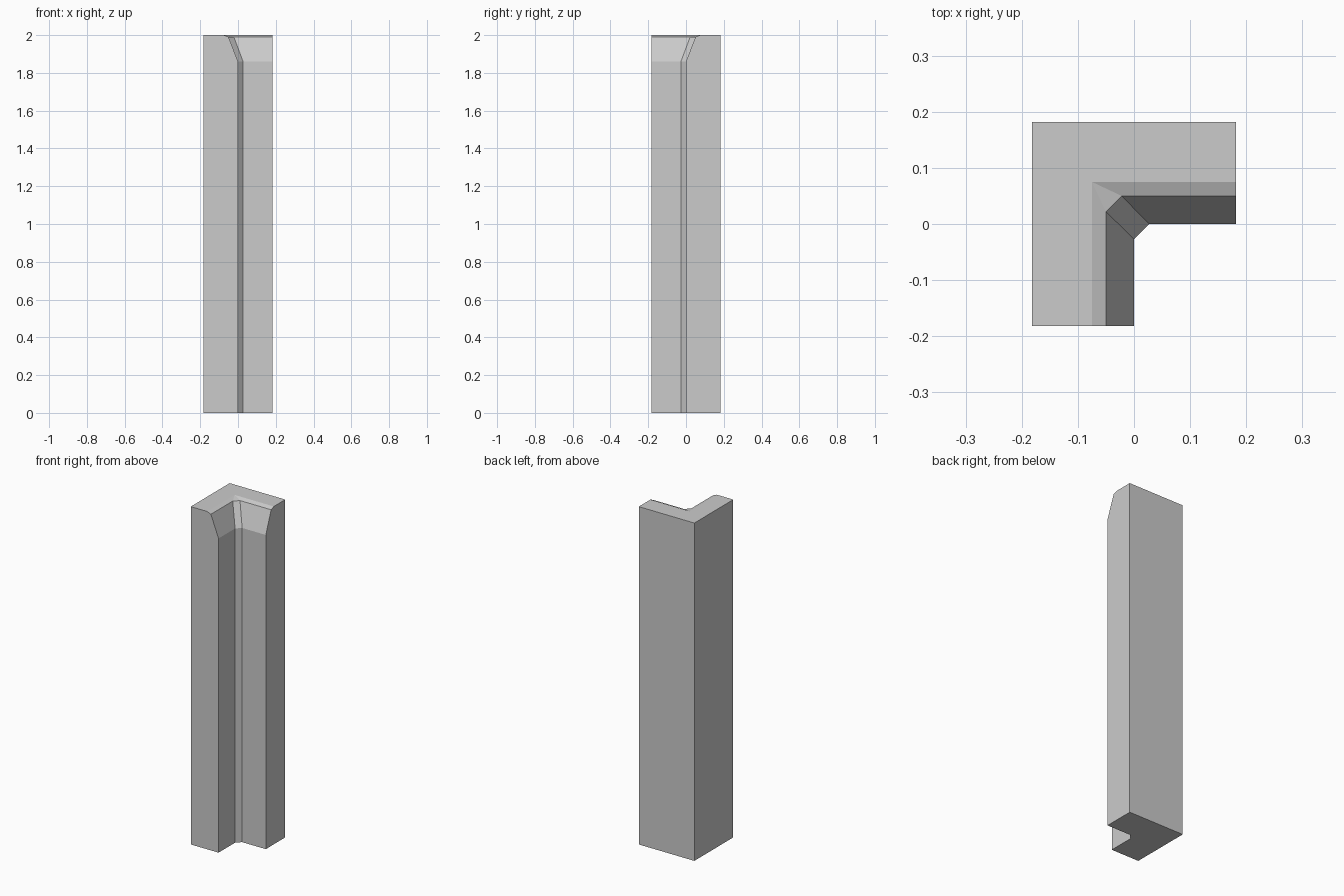
import bpy, bmesh, math

if "Cube" in bpy.data.objects:
    bpy.data.objects.remove(bpy.data.objects["Cube"])

H = 0.182  # half width of the L-shaped footprint


def l_ring(bm, z, inset, chamfer):
    """L-shaped outline with a chamfered inner corner."""
    pts = [(H, H), (-H, H), (-H, -H), (-inset, -H), (-inset, inset - chamfer),
           (chamfer - inset, inset), (H, inset)]
    return [bm.verts.new((x, y, z)) for x, y in pts]


bm = bmesh.new()

# Levels: foot, start of the flare, lip, top (inner corner closes to a point)
levels = [(0, 0, 0.027), (1.86, 0, 0.027), (1.99, 0.05, 0.028), (2.0, 0.075, 0)]
rings = [l_ring(bm, *level) for level in levels]

# Side walls
for low, high in zip(rings, rings[1:]):
    for i in range(len(low)):
        j = (i + 1) % len(low)
        bm.faces.new((low[i], low[j], high[j], high[i]))

# End caps
bm.faces.new(rings[0][::-1])
bm.faces.new(rings[-1])

# Merge the closed corner and join coplanar wall pieces
bmesh.ops.remove_doubles(bm, verts=bm.verts, dist=0.0005)
bmesh.ops.dissolve_limit(bm, angle_limit=math.radians(1), verts=bm.verts, edges=bm.edges)
bmesh.ops.recalc_face_normals(bm, faces=bm.faces)

mesh = bpy.data.meshes.new("corner_pillar")
bm.to_mesh(mesh)
bm.free()
bpy.context.collection.objects.link(bpy.data.objects.new("corner_pillar", mesh))
